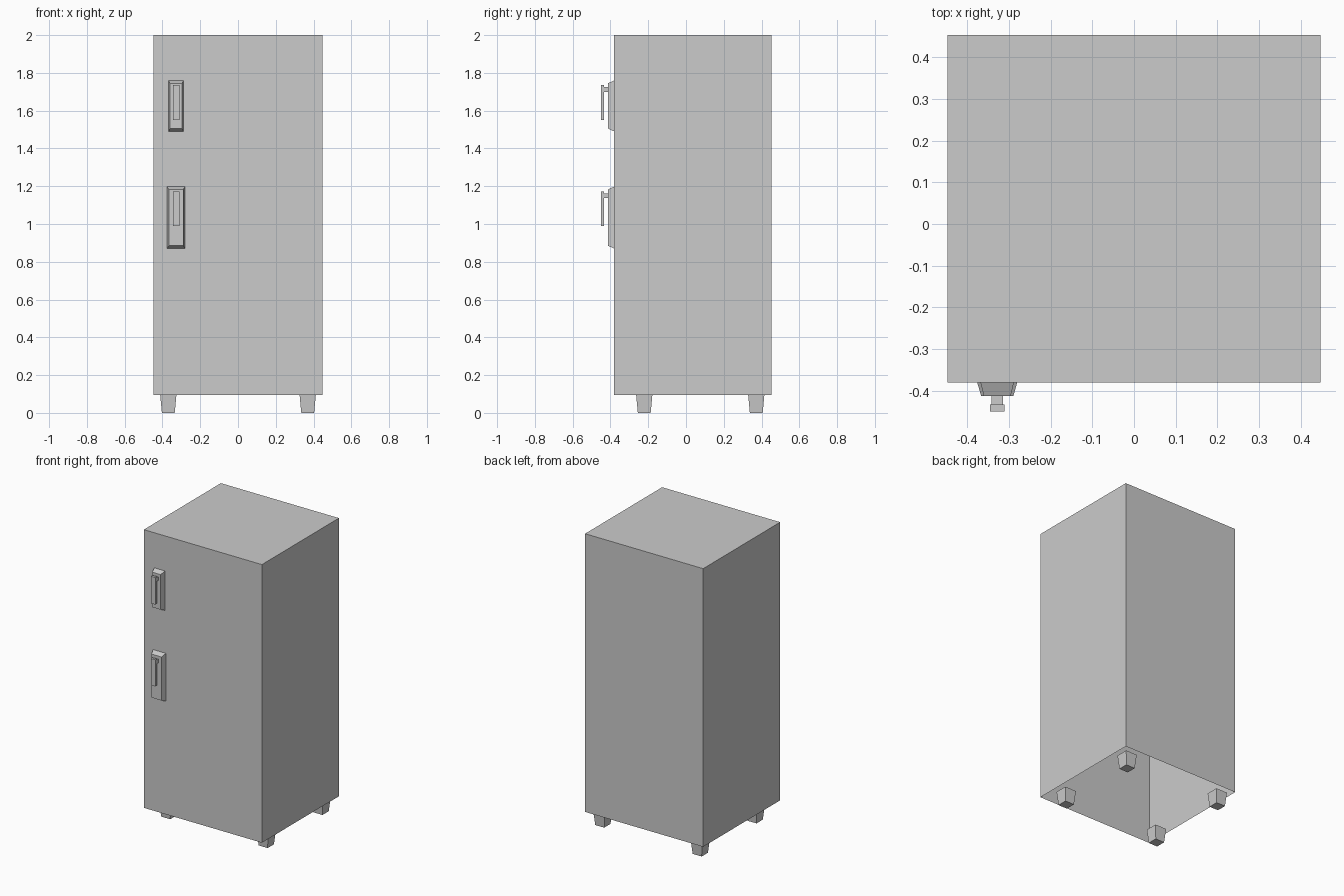
import bpy
import bmesh

cube = bpy.data.objects.get("Cube")
if cube:
    bpy.data.objects.remove(cube, do_unlink=True)

grey = bpy.data.materials.new("light_grey")
grey.use_nodes = True
COLOUR = (0.6, 0.6, 0.6, 1)
grey.diffuse_color = COLOUR
grey.node_tree.nodes["Principled BSDF"].inputs["Base Color"].default_value = COLOUR


def block(name, lo, hi, taper=None, open_bottom=False):
    """Box from lo to hi; taper = (axis, inset a, inset b) narrows the low end of that axis."""
    bm = bmesh.new()
    bmesh.ops.create_cube(bm, size=1)
    for v in bm.verts:
        sign = [1 if c > 0 else -1 for c in v.co]
        for i in range(3):
            v.co[i] = hi[i] if sign[i] > 0 else lo[i]
        if taper and sign[taper[0]] < 0:
            others = [i for i in range(3) if i != taper[0]]
            for i, inset in zip(others, taper[1:]):
                v.co[i] -= sign[i] * inset
    bmesh.ops.recalc_face_normals(bm, faces=bm.faces)
    if open_bottom:
        under = [f for f in bm.faces if f.normal.z < -0.9]
        bmesh.ops.delete(bm, geom=under, context='FACES')
    mesh = bpy.data.meshes.new(name)
    bm.to_mesh(mesh)
    bm.free()
    mesh.materials.append(grey)
    obj = bpy.data.objects.new(name, mesh)
    bpy.context.collection.objects.link(obj)
    return obj


# Cabinet shell, hollow and open underneath
FRONT = -0.38
block("cabinet", (-0.447, FRONT, 0.096), (0.447, 0.453, 2), open_bottom=True)

# Four tapered feet
for side, x in (("right", -0.369), ("left", 0.369)):
    for end, y in (("front", -0.221), ("back", 0.372)):
        block(f"{end}_{side}_foot", (x - 0.043, y - 0.043, 0),
              (x + 0.043, y + 0.043, 0.096), taper=(2, 0.009, 0.009))

# Door handles: bevelled backplate, short stem and hanging grip
X = -0.328
for name, half, bottom, top, grip_bottom, grip_top in (
        ("upper", 0.04, 1.49, 1.76, 1.55, 1.735),
        ("lower", 0.048, 0.87, 1.198, 0.99, 1.172)):
    block(f"{name}_handle_plate", (X - half, -0.413, bottom),
          (X + half, FRONT, top), taper=(1, half * 0.2, 0.015))
    block(f"{name}_handle_stem", (X - 0.014, -0.434, grip_top - 0.035),
          (X + 0.014, -0.412, grip_top - 0.01))
    block(f"{name}_handle_grip", (X - 0.017, -0.45, grip_bottom),
          (X + 0.017, -0.433, grip_top))
